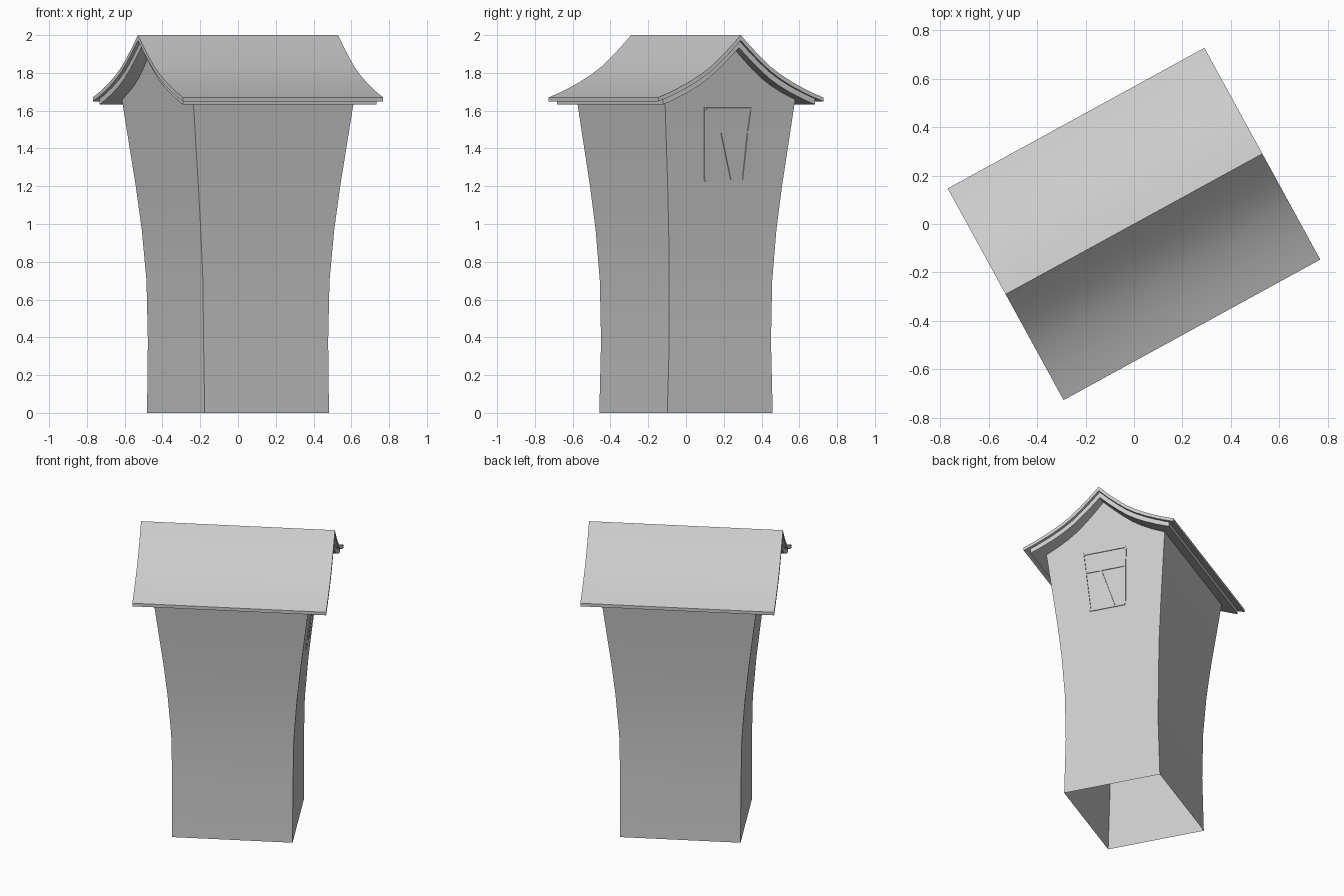
import bpy, bmesh, math
from mathutils import Vector

if "Cube" in bpy.data.objects:
    bpy.data.objects.remove(bpy.data.objects["Cube"])

YAW = math.radians(28.7)
# roof half profile: distance from ridge, height
PROFILE = [(0, 2.0), (.06, 1.94), (.12, 1.884), (.18, 1.833), (.24, 1.792),
           (.31, 1.752), (.37, 1.723), (.43, 1.696), (.498, 1.67)]
# wall rings: height, half length, half width
RINGS = [(0, .375, .318), (.38, .376, .307), (.70, .382, .311),
         (.97, .403, .325), (1.2, .428, .345), (1.63, .482, .39)]


def finish(name, bm, smooth=True):
    bmesh.ops.recalc_face_normals(bm, faces=bm.faces)
    me = bpy.data.meshes.new(name)
    bm.to_mesh(me)
    bm.free()
    ob = bpy.data.objects.new(name, me)
    bpy.context.collection.objects.link(ob)
    ob.rotation_euler.z = YAW
    if smooth:
        bpy.ops.object.select_all(action='DESELECT')
        ob.select_set(True)
        bpy.context.view_layer.objects.active = ob
        bpy.ops.object.shade_smooth_by_angle(angle=math.radians(25))
    return ob


def roof_z(v):
    v = abs(v)
    for (v0, z0), (v1, z1) in zip(PROFILE, PROFILE[1:]):
        if v <= v1:
            return z0 + (z1 - z0) * (v - v0) / (v1 - v0)
    return PROFILE[-1][1]


def wall_u(z):
    return .428 + (z - 1.2) * .1256


def roof_layer(name, half_len, half_wid, top, bottom):
    """Curved gable slab; top and bottom are (ridge, eave) drops."""
    half = [v for v, _ in PROFILE if v < half_wid - .01] + [half_wid]
    vs = [-v for v in reversed(half[1:])] + half
    bm = bmesh.new()
    rows = []
    for v in vs:
        t = abs(v) / half_wid
        zs = [roof_z(v) - (d[0] + (d[1] - d[0]) * t) for d in (top, bottom)]
        rows.append([bm.verts.new((u, v, z)) for u, z in
                     ((-half_len, zs[0]), (half_len, zs[0]),
                      (half_len, zs[1]), (-half_len, zs[1]))])
    for a, b in zip(rows, rows[1:]):
        for i in range(4):
            j = (i + 1) % 4
            bm.faces.new((a[i], a[j], b[j], b[i]))
    bm.faces.new(rows[0])
    bm.faces.new(rows[-1])
    return finish(name, bm)


roof_layer("roof_upper", .604, .498, (0, 0), (.028, .021))
roof_layer("roof_lower", .584, .46, (.026, .019), (.066, .052))

# flared walls, open underneath, with gable ends up to the roof
bm = bmesh.new()
rings = []
for z, a, b in RINGS + [(1.66, wall_u(1.66), .394)]:
    rings.append([bm.verts.new((sx * a, sy * b, z)) for sx, sy in
                  ((-1, -1), (1, -1), (1, 1), (-1, 1))])
for lo, hi in zip(rings, rings[1:]):
    for i in range(4):
        j = (i + 1) % 4
        bm.faces.new((lo[i], lo[j], hi[j], hi[i]))
for side, first, last in ((1, 1, 2), (-1, 0, 3)):
    curve = []
    for v in (-.31, -.24, -.18, -.12, -.06, 0, .06, .12, .18, .24, .31):
        z = roof_z(v) - .045
        curve.append(bm.verts.new((side * wall_u(z), v, z)))
    bm.faces.new([rings[-1][first]] + curve + [rings[-1][last]])
finish("walls", bm)


def window_bar(name, p, q, width=.011, depth=.006):
    """Thin strip on the +u gable between two (v, z) points."""
    p, q = [Vector((wall_u(z), v, z)) for v, z in (p, q)]
    n = Vector((1, 0, -.1256)).normalized()
    side = (q - p).cross(n).normalized() * width / 2
    bm = bmesh.new()
    quads = [[bm.verts.new(c + s * side + n * d) for s, d in
              ((-1, -depth), (1, -depth), (1, depth), (-1, depth))]
             for c in (p, q)]
    a, b = quads
    for i in range(4):
        j = (i + 1) % 4
        bm.faces.new((a[i], a[j], b[j], b[i]))
    bm.faces.new(a)
    bm.faces.new(b)
    finish(name, bm, smooth=False)


# crooked window frame
BARS = {
    "top": ((-.143, 1.61), (.133, 1.61)),
    "middle": ((-.136, 1.487), (.123, 1.487)),
    "bottom": ((-.121, 1.231), (.108, 1.231)),
    "left_upper": ((-.150, 1.62), (-.141, 1.487)),
    "left_lower": ((-.141, 1.487), (-.121, 1.231)),
    "right_upper": ((.133, 1.61), (.121, 1.487)),
    "right_lower": ((.121, 1.487), (.108, 1.231)),
    "divider": ((-.04, 1.487), (.039, 1.231)),
}
for part, (p, q) in BARS.items():
    window_bar("window_bar_" + part, p, q)
